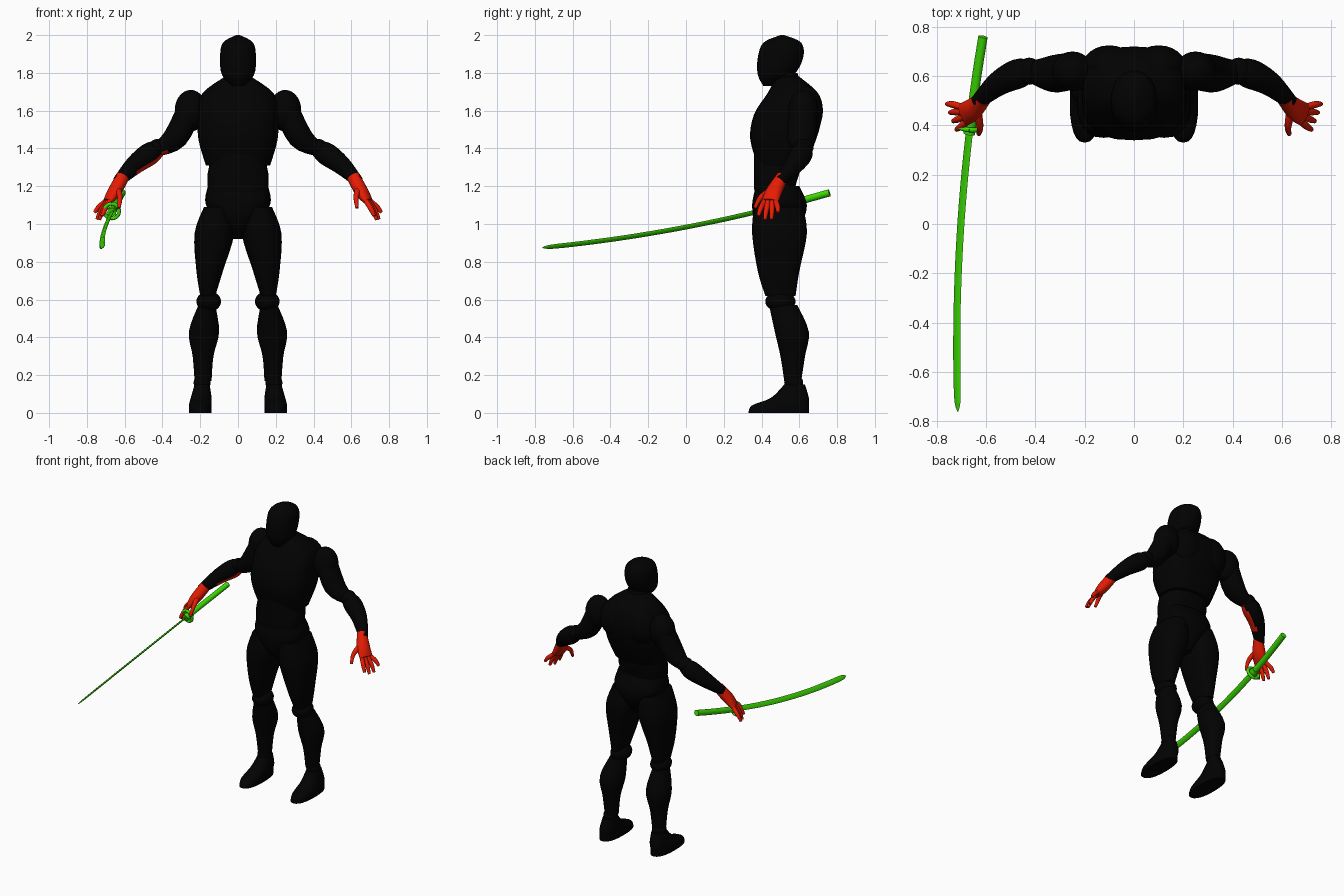
import bpy, bmesh, math
from mathutils import Vector

if bpy.data.objects.get("Cube"):
    bpy.data.objects.remove(bpy.data.objects["Cube"])


def material(name, rgb):
    mat = bpy.data.materials.new(name)
    mat.use_nodes = True
    mat.diffuse_color = (*rgb, 1)
    mat.node_tree.nodes["Principled BSDF"].inputs["Base Color"].default_value = (*rgb, 1)
    return mat


BLACK = material("black suit", (.0005, .0005, .0005))
RED = material("red glove", (.85, .012, .001))
GREEN = material("green sword", (.045, .7, .001))
SIDEWAYS = Vector((1, 0, 0))
DEPTH = Vector((0, 1, 0))
KNUCKLES = Vector((.35, .94, 0))  # direction across the hand


def finish(name, bm, mat):
    bmesh.ops.recalc_face_normals(bm, faces=bm.faces)
    mesh = bpy.data.meshes.new(name)
    bm.to_mesh(mesh)
    bm.free()
    mesh.materials.append(mat)
    ob = bpy.data.objects.new(name, mesh)
    bpy.context.collection.objects.link(ob)
    bpy.ops.object.select_all(action='DESELECT')
    ob.select_set(True)
    bpy.context.view_layer.objects.active = ob
    bpy.ops.object.shade_smooth_by_angle(angle=math.radians(45))
    return ob


def resample(sections, steps):
    """Smooth curve through the sections; sizes stay positive."""
    points = [Vector(section) for section in sections]
    last = len(points) - 1
    rows = []
    for i in range(last):
        before, start = points[max(i - 1, 0)], points[i]
        end, after = points[i + 1], points[min(i + 2, last)]
        leave, arrive = (end - before) / 2, (after - start) / 2
        for k in range(steps):
            t = k / steps
            blend = t * t * (3 - 2 * t)
            row = (start.lerp(end, blend) + leave * t * (1 - t) ** 2
                   - arrive * t * t * (1 - t))
            row[3], row[4] = max(row[3], .001), max(row[4], .001)
            rows.append(row)
    return rows + [points[last]]


def loft(name, sections, mat=BLACK, side=1, ref=None, power=2, sides=24, steps=4):
    """Skin (x, y, z, radius, radius) sections: level, or across the path if ref is given."""
    rows = resample(sections, steps)
    last = len(rows) - 1
    bm = bmesh.new()
    rings = []
    for i, row in enumerate(rows):
        u, v = SIDEWAYS, DEPTH
        if ref:
            tangent = rows[min(i + 1, last)] - rows[max(i - 1, 0)]
            tangent = Vector(tangent[:3]).normalized()
            u = (ref - ref.dot(tangent) * tangent).normalized()
            v = tangent.cross(u)
        ring = []
        for k in range(sides):
            angle = math.tau * k / sides
            across, along = [math.copysign(abs(w) ** (2 / power), w)
                             for w in (math.cos(angle), math.sin(angle))]
            p = Vector(row[:3]) + u * row[3] * across + v * row[4] * along
            ring.append(bm.verts.new((p.x * side, p.y, p.z)))
        rings.append(ring)
    for lower, upper in zip(rings, rings[1:]):
        for k in range(sides):
            j = (k + 1) % sides
            bm.faces.new((lower[k], lower[j], upper[j], upper[k]))
    bm.faces.new(rings[0])
    bm.faces.new(rings[-1])
    return finish(name, bm, mat)


def stack(name, rows, side=1, power=2.4):
    """Level sections from (z, inner x, outer x, front y, back y)."""
    loft(name, [((inner + outer) / 2, (front + back) / 2, z, (outer - inner) / 2, (back - front) / 2)
                for z, inner, outer, front, back in rows], side=side, power=power)


def body(name, rows, power=2.6):
    """Centred level sections from (z, half width, front y, back y)."""
    stack(name, [(z, -half, half, front, back) for z, half, front, back in rows], power=power)


def ball(name, centre, size, side):
    bm = bmesh.new()
    bmesh.ops.create_uvsphere(bm, u_segments=24, v_segments=14, radius=1)
    for v in bm.verts:
        v.co = Vector(c + r * w for c, r, w in zip(centre, size, v.co))
        v.co.x *= side
    finish(name, bm, BLACK)


# Head, neck and torso
body("head", [(1.73, .03, .41, .46), (1.79, .085, .38, .57), (1.88, .095, .38, .62),
              (1.96, .08, .41, .61), (2, .01, .5, .52)], power=2.1)
body("neck", [(1.6, .08, .45, .65), (1.8, .07, .46, .59)], power=2)
body("chest", [(1.31, .17, .38, .63), (1.45, .21, .34, .69), (1.58, .21, .36, .72),
               (1.69, .19, .43, .7), (1.78, .07, .48, .6)])
body("abdomen", [(1.1, .15, .37, .57), (1.2, .16, .36, .58), (1.27, .16, .36, .6),
                 (1.4, .13, .36, .62)])
body("pelvis", [(.92, .03, .44, .55), (1, .08, .37, .61), (1.1, .17, .35, .64), (1.2, .16, .37, .6)])

for label, side in (("left", 1), ("right", -1)):
    ball(label + "_shoulder_blade", (.1, .64, 1.6), (.11, .085, .13), side)

    # Leg
    stack(label + "_thigh", [(.62, .12, .2, .42, .58), (.75, .08, .22, .38, .6),
                             (.95, .02, .23, .35, .64), (1.09, .04, .18, .36, .62)], side)
    ball(label + "_knee", (.155, .5, .59), (.065, .08, .055), side)
    stack(label + "_shin", [(.17, .14, .23, .52, .61), (.3, .13, .24, .5, .63),
                            (.43, .1, .26, .47, .65), (.57, .12, .21, .44, .59)], side, power=2)
    ball(label + "_ankle", (.19, .57, .16), (.045, .05, .045), side)
    stack(label + "_foot", [(0, .14, .26, .33, .65), (.04, .14, .26, .35, .65),
                            (.08, .14, .25, .45, .65), (.15, .15, .23, .52, .63)], side)

    # Arm
    ball(label + "_shoulder", (.25, .62, 1.6), (.085, .08, .11), side)
    upper_arm = loft(label + "_upper_arm", [(.26, .62, 1.6, .075, .065), (.33, .61, 1.46, .075, .065),
                                            (.43, .62, 1.39, .04, .035)], side=side, ref=DEPTH)
    ball(label + "_elbow", (.425, .62, 1.405), (.05, .055, .045), side)
    forearm = loft(label + "_forearm", [(.42, .62, 1.4, .045, .045), (.47, .61, 1.37, .06, .06),
                                        (.55, .57, 1.31, .05, .05), (.635, .495, 1.225, .03, .03)],
                   side=side, ref=DEPTH)
    if label == "right":
        # Red lining on the underside of one sleeve
        underside = Vector((.35, -.35, -.87))
        for sleeve in (upper_arm, forearm):
            sleeve.data.materials.append(RED)
            for face in sleeve.data.polygons:
                if face.normal.dot(underside) > .8 and -.55 < face.center.x < -.38:
                    face.material_index = 1

    # Gloved hand: the fingers fan out from the end of the palm
    loft(label + "_palm", [(.61, .51, 1.25, .03, .035), (.655, .465, 1.17, .045, .035),
                           (.69, .445, 1.12, .047, .02)], RED, side, KNUCKLES)
    knuckle, bend, tip = Vector((.69, .445, 1.12)), Vector((.72, .44, 1.07)), Vector((.74, .435, 1.02))
    for finger, spread in (("index", -1.5), ("middle", -.5), ("ring", .5), ("little", 1.5)):
        lift = Vector((0, 0, .018 * spread ** 2 if spread > 0 else .01 * spread ** 2))
        loft(f"{label}_{finger}_finger",
             [(*(knuckle + KNUCKLES * spread * .022), .014, .014),
              (*(bend + KNUCKLES * spread * .032 + lift / 2), .014, .014),
              (*(tip + KNUCKLES * spread * .037 + lift), .009, .009)], RED, side, DEPTH, sides=10)
    loft(label + "_thumb", [(.635, .45, 1.18, .018, .018), (.625, .395, 1.14, .014, .014),
                            (.63, .365, 1.085, .009, .009)], RED, side, DEPTH, sides=10)


def sword_section(t, wide, thick):
    """Section on the sword's curve: t runs from the guard at 0 to the tip at 1."""
    return (-.665 - .14 * t + .09 * t * t, .4 - 1.16 * t, 1.07 - .28 * t + .085 * t * t, wide, thick)


# Curved sword, its width tilted halfway between sideways and up
TILT = Vector((.74, 0, .66))
edge = [sword_section(i / 6, .019, .006) for i in range(6)]
loft("sword_blade", edge + [sword_section(.96, .017, .005), sword_section(1, .003, .002)],
     GREEN, ref=TILT, sides=8)
loft("sword_handle", [sword_section(-.31 * i / 3, .02, .018) for i in range(4)], GREEN, ref=TILT, sides=16)
loft("guard_collar", [sword_section(t, .025, .022) for t in (.03, -.02)], GREEN, ref=TILT, sides=16)


# Round guard: an open ring with cross bars
def guard_section(angle, radius, thick):
    x, z = radius * math.cos(angle), radius * math.sin(angle)
    return (x - .668, .39 - .1 * x - .2 * z, z + 1.068, thick, thick)


for n in range(4):
    start = math.tau * n / 4
    arc = [guard_section(start + math.tau * k / 24, .039, .01) for k in range(7)]
    loft(f"guard_ring_{n + 1}", arc, GREEN, ref=DEPTH, sides=10)
    bar = [guard_section(start + math.pi / 4, radius, .006) for radius in (.01, .04)]
    loft(f"guard_bar_{n + 1}", bar, GREEN, ref=DEPTH, sides=8)
